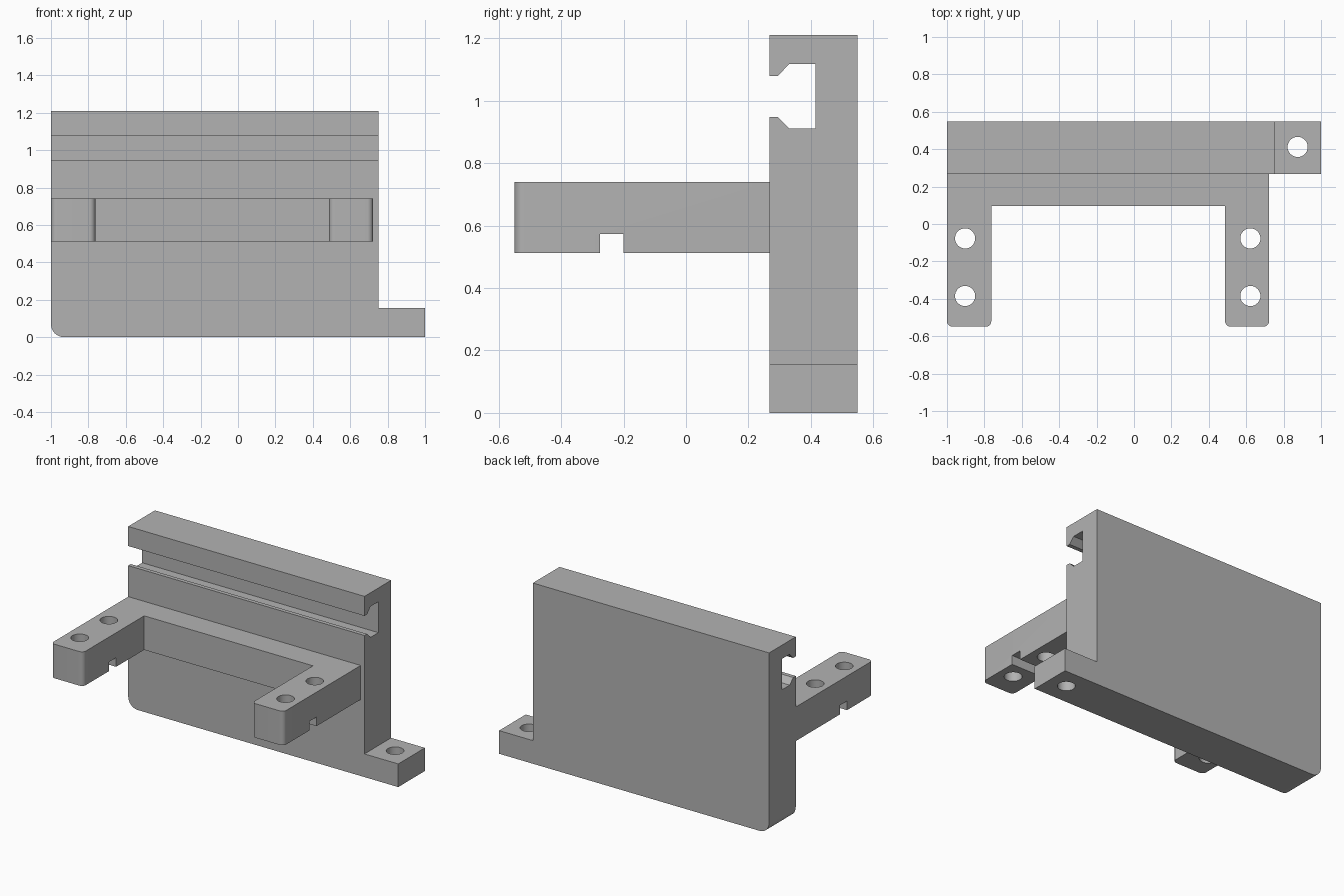
import bpy, bmesh, math
from mathutils import Vector

cube = bpy.data.objects.get("Cube")
if cube:
    bpy.data.objects.remove(cube, do_unlink=True)

grey = bpy.data.materials.new("plain grey")
grey.use_nodes = True
grey.diffuse_color = (0.45, 0.45, 0.45, 1)
grey.node_tree.nodes["Principled BSDF"].inputs["Base Color"].default_value = (0.45, 0.45, 0.45, 1)


def rounded(points, radii, steps=8):
    """Replace the chosen corners of a right-angled outline with arcs."""
    out = []
    for i, p in enumerate(points):
        p = Vector(p)
        r = radii.get(i, 0)
        if not r:
            out.append(p)
            continue
        a = (Vector(points[i - 1]) - p).normalized() * r
        b = (Vector(points[(i + 1) % len(points)]) - p).normalized() * r
        for k in range(steps + 1):
            t = math.pi / 2 * k / steps
            out.append(p + a * (1 - math.sin(t)) + b * (1 - math.cos(t)))
    return out


def extrude(name, outline, axis, start, end):
    """Extrude a 2D outline along x, y or z."""
    place = {"x": lambda u, v, w: (w, u, v),
             "y": lambda u, v, w: (u, w, v),
             "z": lambda u, v, w: (u, v, w)}[axis]
    bm = bmesh.new()
    face = bm.faces.new([bm.verts.new(place(u, v, start)) for u, v in outline])
    moved = bmesh.ops.extrude_face_region(bm, geom=[face])["geom"]
    bmesh.ops.translate(bm, vec=place(0, 0, end - start),
                        verts=[g for g in moved if isinstance(g, bmesh.types.BMVert)])
    bmesh.ops.recalc_face_normals(bm, faces=bm.faces)
    mesh = bpy.data.meshes.new(name)
    bm.to_mesh(mesh)
    bm.free()
    mesh.materials.append(grey)
    obj = bpy.data.objects.new(name, mesh)
    bpy.context.collection.objects.link(obj)
    return obj


def combine(target, tool, operation="DIFFERENCE"):
    """Apply a boolean and remove the tool object."""
    mod = target.modifiers.new(tool.name, "BOOLEAN")
    mod.operation, mod.solver, mod.object = operation, "EXACT", tool
    bpy.context.view_layer.objects.active = target
    bpy.ops.object.modifier_apply(modifier=mod.name)
    bpy.data.objects.remove(tool, do_unlink=True)


def drill(target, x, y, low, high, radius=0.054, sides=32):
    circle = [(x + radius * math.cos(math.tau * k / sides),
               y + radius * math.sin(math.tau * k / sides)) for k in range(sides)]
    combine(target, extrude("hole_cutter", circle, "z", low, high))


FRONT, BACK = 0.267, 0.549

# Upright plate with its side foot
plate_outline = rounded([(-1, 0), (1, 0), (1, 0.155), (0.75, 0.155), (0.75, 1.21), (-1, 1.21)],
                        {0: 0.07})
body = extrude("bracket_body", plate_outline, "y", FRONT, BACK)

# U-shaped arms, set slightly into the plate
arms_outline = rounded([(-1, FRONT + 0.05), (-1, -0.549), (-0.763, -0.549), (-0.763, 0.097),
                        (0.487, 0.097), (0.487, -0.549), (0.722, -0.549), (0.722, FRONT + 0.05)],
                       {1: 0.03, 2: 0.03, 5: 0.03, 6: 0.03})
arms = extrude("arms", arms_outline, "z", 0.512, 0.74)

# Notch under both arms
notch = [(-0.275, 0.4), (-0.2, 0.4), (-0.2, 0.573), (-0.275, 0.573)]
combine(arms, extrude("notch_cutter", notch, "x", -1.1, 1.1))

# Screw holes in the arms and foot
for x in (-0.903, 0.622):
    for y in (-0.077, -0.385):
        drill(arms, x, y, 0.4, 0.9)
drill(body, 0.875, 0.412, -0.1, 0.3)

# Undercut rail slot along the plate
slot = [(FRONT - 0.1, 0.948), (0.294, 0.948), (0.331, 0.911), (0.414, 0.911),
        (0.414, 1.118), (0.331, 1.118), (0.294, 1.079), (FRONT - 0.1, 1.079)]
combine(body, extrude("slot_cutter", slot, "x", -1.1, 0.9))

combine(body, arms, "UNION")

# Smooth holes and rounded corners, keep edges sharp
bpy.ops.object.select_all(action="DESELECT")
body.select_set(True)
bpy.context.view_layer.objects.active = body
bpy.ops.object.shade_smooth_by_angle(angle=math.radians(30))
